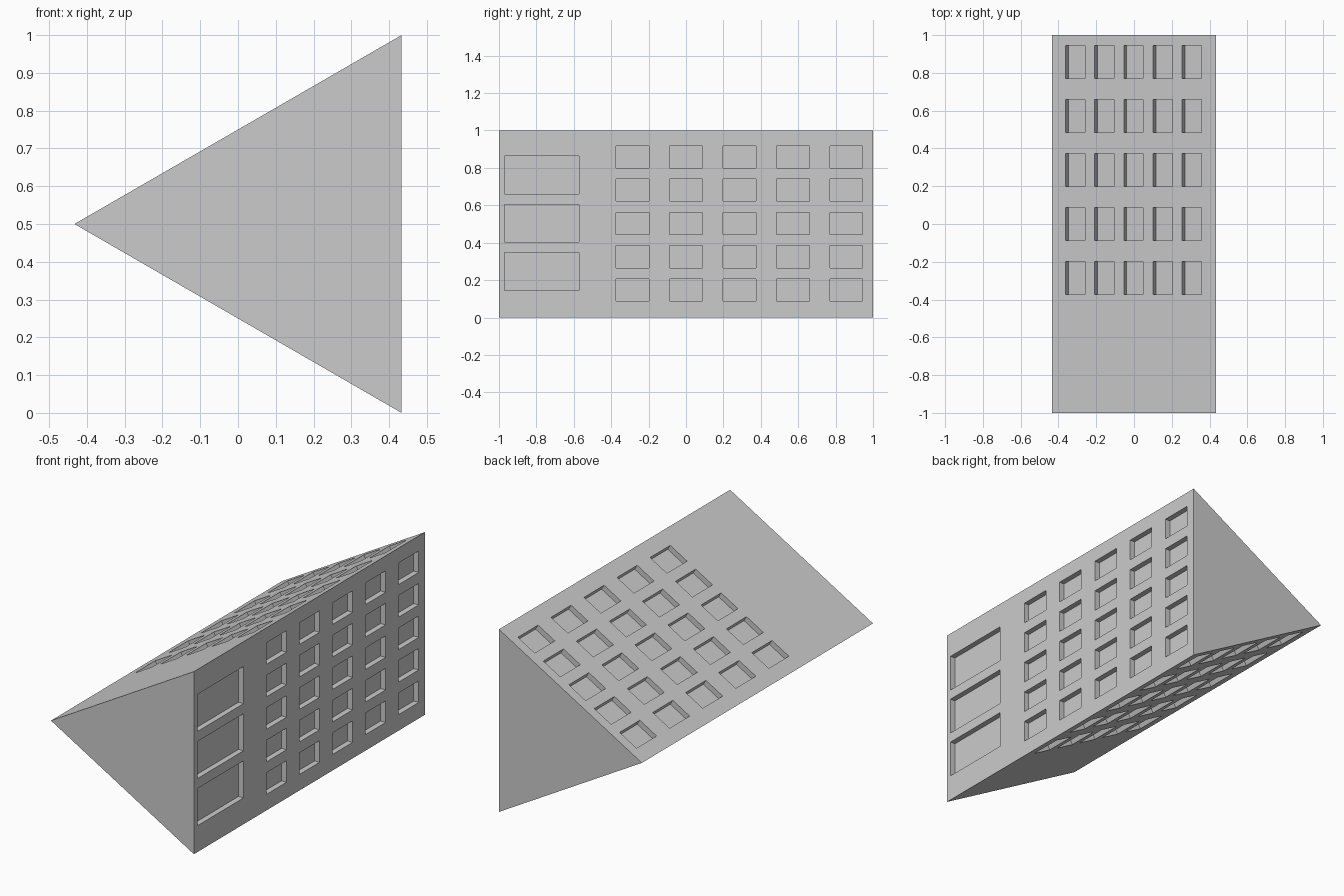
import bpy
import bmesh
import math
from mathutils import Matrix, Vector

default = bpy.data.objects.get("Cube")
if default:
    bpy.data.objects.remove(default, do_unlink=True)

SIDE, LENGTH, DEPTH = 1.0, 2.0, 0.03
APOTHEM = SIDE / (2 * math.sqrt(3))
AXIS = Vector((APOTHEM / 2, 0, 0.5))      # centre line of the triangular prism

grey = bpy.data.materials.new("concrete_grey")
grey.use_nodes = True
colour = (0.6, 0.6, 0.6, 1)
grey.diffuse_color = colour
grey.node_tree.nodes["Principled BSDF"].inputs["Base Color"].default_value = colour


def make_object(name, bm):
    bmesh.ops.recalc_face_normals(bm, faces=bm.faces)
    mesh = bpy.data.meshes.new(name)
    bm.to_mesh(mesh)
    bm.free()
    mesh.materials.append(grey)
    obj = bpy.data.objects.new(name, mesh)
    bpy.context.collection.objects.link(obj)
    return obj


def side_matrix(k):
    """Frame of one long side: x outwards, y along the prism, z across."""
    return Matrix.Translation(AXIS) @ Matrix.Rotation(-k * math.tau / 3, 4, 'Y')


def add_recess(bm, k, y, t, width, height):
    """Box that sinks a window of the given size into side k."""
    m = (side_matrix(k) @ Matrix.Translation((APOTHEM, y, t))
         @ Matrix.Diagonal((2 * DEPTH, width, height, 1)))
    bmesh.ops.create_cube(bm, size=1, matrix=m)


# Triangular prism body
bm = bmesh.new()
profile = [bm.verts.new(side_matrix(k) @ Vector((APOTHEM, -LENGTH / 2, SIDE / 2)))
           for k in range(3)]
end = bm.faces.new(profile)
grown = bmesh.ops.extrude_face_region(bm, geom=[end], use_keep_orig=True)
bmesh.ops.translate(bm, vec=(0, LENGTH, 0),
                    verts=[g for g in grown["geom"] if isinstance(g, bmesh.types.BMVert)])
body = make_object("building_body", bm)

# Window recesses: a five by five grid on each side, three large ones at +x
bm = bmesh.new()
for k in range(3):
    for col in range(5):
        for row in range(-2, 3):
            add_recess(bm, k, -0.286 + 0.286 * col, 0.003 + 0.178 * row, 0.174, 0.118)
for row in (-1, 0, 1):
    add_recess(bm, 0, -0.771, 0.004 + 0.258 * row, 0.4, 0.203)
cutter = make_object("window_cutter", bm)
cutter.hide_render = True

# Cut the windows and drop the helper
cut = body.modifiers.new("windows", 'BOOLEAN')
cut.operation = 'DIFFERENCE'
cut.solver = 'EXACT'
cut.object = cutter
bpy.context.view_layer.objects.active = body
body.select_set(True)
bpy.ops.object.modifier_apply(modifier=cut.name)
bpy.data.objects.remove(cutter, do_unlink=True)
